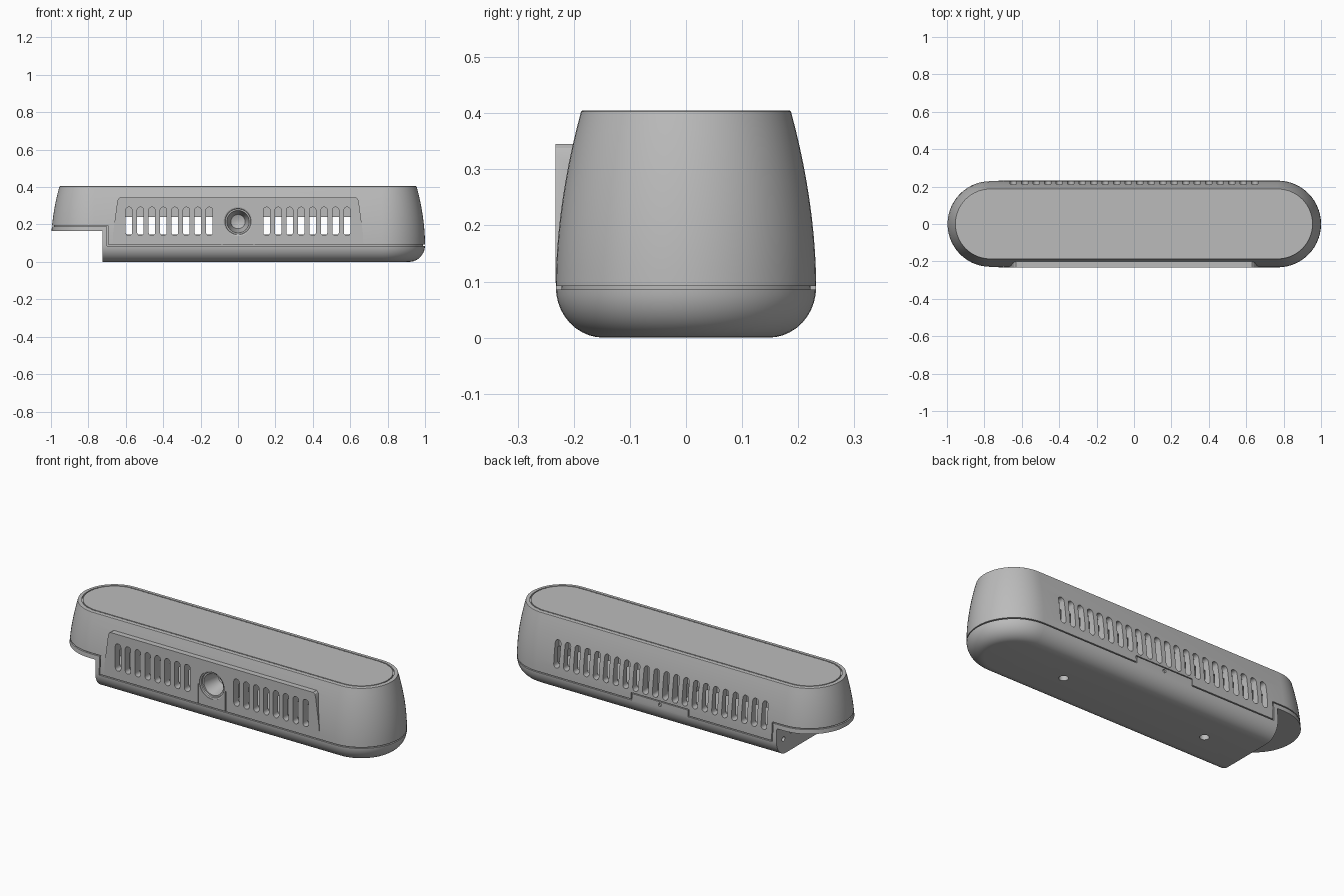
import bpy, bmesh, math

if bpy.data.objects.get("Cube"):
    bpy.data.objects.remove(bpy.data.objects["Cube"])

grey = bpy.data.materials.new("plastic grey")
grey.use_nodes = True
COL = (0.5, 0.5, 0.5, 1)
grey.diffuse_color = COL
grey.node_tree.nodes["Principled BSDF"].inputs["Base Color"].default_value = COL

HALF = 0.768   # half length of the straight sides
PITCH = 0.0614  # vent spacing


def finish(bm, name):
    bmesh.ops.recalc_face_normals(bm, faces=bm.faces)
    me = bpy.data.meshes.new(name)
    bm.to_mesh(me)
    bm.free()
    me.materials.append(grey)
    ob = bpy.data.objects.new(name, me)
    bpy.context.collection.objects.link(ob)
    return ob


def skin(bm, rings):
    """Join matching rings of points and cap both ends."""
    rows = [[bm.verts.new(p) for p in ring] for ring in rings]
    n = len(rows[0])
    for a, b in zip(rows, rows[1:]):
        for i in range(n):
            j = (i + 1) % n
            bm.faces.new((a[i], a[j], b[j], b[i]))
    bm.faces.new(rows[0][::-1])
    bm.faces.new(rows[-1])


def stadium(r, z, seg=28):
    ring = []
    for side in (1, -1):
        for i in range(seg + 1):
            a = -math.pi / 2 + math.pi * i / seg
            ring.append((side * (HALF + r * math.cos(a)), side * r * math.sin(a), z))
    return ring


def loft(name, profile):
    bm = bmesh.new()
    skin(bm, [stadium(r, z) for r, z in profile])
    return finish(bm, name)


def prism(bm, outline, y0, y1):
    skin(bm, [[(x, y, z) for x, z in outline] for y in (y0, y1)])


def boxes(name, *spans):
    bm = bmesh.new()
    for x0, x1, y0, y1, z0, z1 in spans:
        prism(bm, [(x0, z0), (x1, z0), (x1, z1), (x0, z1)], y0, y1)
    return finish(bm, name)


def lathe(name, axis, centre, profile, seg=40):
    """Turned shape: profile is (radius, position along axis)."""
    bm = bmesh.new()
    rings = []
    for r, d in profile:
        ring = []
        for i in range(seg):
            a = math.tau * i / seg
            p = [r * math.cos(a), r * math.sin(a)]
            p.insert(axis, d)
            ring.append([p[k] + centre[k] for k in range(3)])
        rings.append(ring)
    skin(bm, rings)
    return finish(bm, name)


def carve(targets, tool, op="DIFFERENCE"):
    for ob in targets:
        mod = ob.modifiers.new("cut", "BOOLEAN")
        mod.operation, mod.solver, mod.object = op, "EXACT", tool
        bpy.context.view_layer.objects.active = ob
        bpy.ops.object.modifier_apply(modifier=mod.name)
    bpy.data.objects.remove(tool)


# Outer side profile: rounded base, then a gently tapering wall
base = [(0.147 + 0.085 * math.sin(math.pi / 2 * i / 10),
         0.09 - 0.09 * math.cos(math.pi / 2 * i / 10)) for i in range(11)]
wall = [(0.232 - 0.045 * (i / 10) ** 1.9, 0.09 + 0.313 * i / 10) for i in range(1, 11)]
outer = base + wall + [(0.184, 0.405)]
inner = [(r - 0.01, max(z, 0.006)) for r, z in outer[2:-1]]

upper = loft("upper_shell", outer)
tray = loft("lower_tray", outer)
tab = loft("rear_tab", outer)
core = loft("seam_core", inner)

# Upper shell: remove the tray area and the end step
carve([upper], boxes("cut", (-2, 2, -1, 1, -1, 0.092)))
carve([upper], boxes("cut", (-2, -0.695, -1, 1, -1, 0.195)))

# Tray: keep the base, the upright end wall and the lip beneath the overhang
carve([tray], boxes("cut", (-0.701, 2, -1, 1, 0.086, 1)))
carve([tray], boxes("cut", (-2, -0.6, -1, 1, 0.189, 1)))
carve([tray], boxes("cut", (-2, -0.725, -1, 1, -1, 0.165)))

# Core closes the seam gap
carve([core], boxes("cut", (-0.67, 2, -1, 1, 0.12, 1)))
carve([core], boxes("cut", (-2, -0.6, -1, 1, 0.215, 1)))
carve([core], boxes("cut", (-2, -0.72, -1, 1, -1, 0.17)))

# Rear latch tab set into the upper shell
carve([upper], boxes("cut", (-0.18, 0.18, 0.222, 1, 0.05, 0.128)))
carve([tab], boxes("keep", (-0.175, 0.175, 0.2, 1, 0.08, 0.123)), "INTERSECT")
carve([tab], lathe("cut", 1, (0, 0, 0.106), [(0.01, 0.212), (0.01, 0.3)], 16))

# Raised front panel with rounded upper corners
bm = bmesh.new()
half = [(0.67, 0.097), (0.667, 0.16), (0.645, 0.325), (0.64, 0.338), (0.63, 0.345)]
prism(bm, half + [(-x, z) for x, z in reversed(half)], -0.2325, -0.15)
carve([upper], finish(bm, "front_panel"), "UNION")


# Vent slots: two groups in front, one full row behind
def slot(bm, x, y0, y1, r=0.0175, z0=0.14, z1=0.293):
    pts = []
    for zc, start in ((z1 - r, 0), (z0 + r, math.pi)):
        for i in range(9):
            a = start + math.pi * i / 8
            pts.append((x + r * math.cos(a), zc + r * math.sin(a)))
    prism(bm, pts, y0, y1)


bm = bmesh.new()
for i in range(-11, 11):
    x = (i + 0.5) * PITCH
    slot(bm, x, 0.18, 0.3)
    if 2 <= i <= 9 or -10 <= i <= -3:
        slot(bm, x, -0.3, -0.18)
carve([upper], finish(bm, "slots"))
carve([upper], boxes("cavity", (-0.67, -0.11, -0.19, 0.19, 0.146, 0.24),
                     (0.11, 0.67, -0.19, 0.19, 0.146, 0.24)))

# Conical front recess with a stepped rim and fine side grooves
carve([upper], lathe("cut", 1, (0, 0, 0.215),
                     [(0.077, -0.26), (0.077, -0.229), (0.07, -0.226), (0.068, -0.218),
                      (0.06, -0.218), (0.038, -0.12), (0.012, -0.11)]))
carve([upper], boxes("cut", *[(x - 0.0025, x + 0.0025, -0.3, -0.226, 0.08, 0.205)
                              for x in (-0.085, 0.085)]))

# Top lid in a shallow pocket, leaving a fine groove
carve([upper], loft("pocket", [(0.167, 0.397), (0.167, 0.5)]))
lid = loft("top_lid", [(0.161, 0.39), (0.161, 0.405)])

# Screw holes underneath and ports in the end wall
for x in (-0.45, 0.45):
    carve([tray, core], lathe("cut", 2, (x, 0, 0), [(0.024, -0.1), (0.024, 0.03)], 24))
for y, z, r in ((0.17, 0.085, 0.013), (0.1, 0.11, 0.018), (-0.1, 0.11, 0.018)):
    carve([tray, core], lathe("cut", 0, (0, y, z), [(r, -0.8), (r, -0.69)], 20))

# Smooth shading with crisp edges
bpy.ops.object.select_all(action="DESELECT")
for ob in (upper, tray, tab, core, lid):
    ob.select_set(True)
bpy.context.view_layer.objects.active = upper
bpy.ops.object.shade_smooth_by_angle(angle=math.radians(28))
